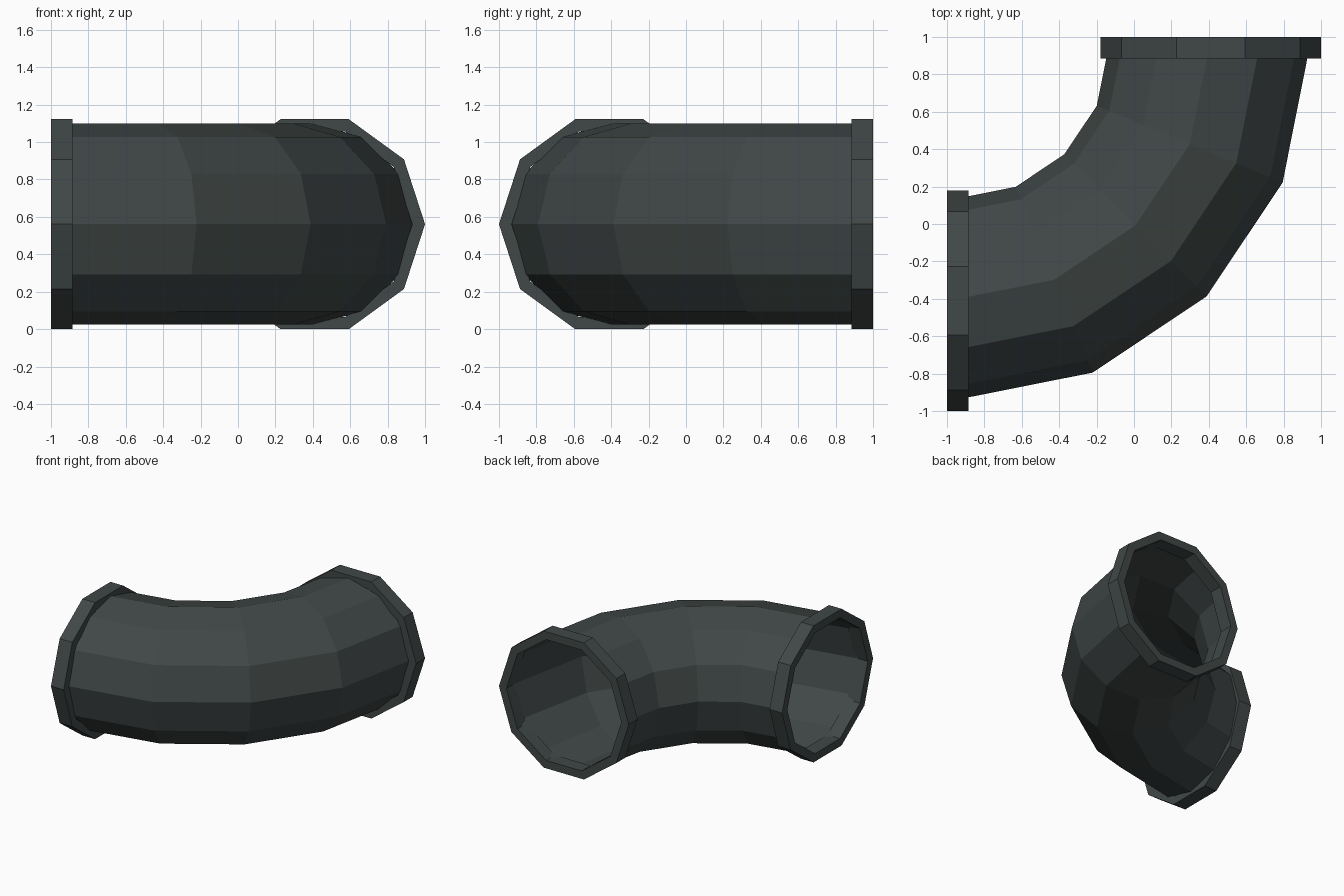
import bpy, bmesh, math
from mathutils import Vector

if "Cube" in bpy.data.objects:
    bpy.data.objects.remove(bpy.data.objects["Cube"])

CZ = 0.561           # height of the pipe axis
PIVOT = 0.94         # bend pivot sits at (-PIVOT, PIVOT)
BEND = 1.34          # bend radius of the pipe axis

mat = bpy.data.materials.new("dark slate grey")
mat.diffuse_color = (0.052, 0.064, 0.063, 1)
mat.use_nodes = True
mat.node_tree.nodes["Principled BSDF"].inputs["Base Color"].default_value = mat.diffuse_color


def ring(bm, centre, out, radius, sides):
    """Regular polygon spanned by the horizontal direction out and z."""
    up = Vector((0, 0, 1))
    return [bm.verts.new(centre + radius * (math.cos(a) * out + math.sin(a) * up))
            for a in (2 * math.pi * i / sides for i in range(sides))]


def bridge(bm, a, b):
    n = len(a)
    for i in range(n):
        bm.faces.new((a[i], a[(i + 1) % n], b[(i + 1) % n], b[i]))


def finish(bm, name):
    bmesh.ops.recalc_face_normals(bm, faces=bm.faces)
    me = bpy.data.meshes.new(name)
    bm.to_mesh(me)
    bm.free()
    me.materials.append(mat)
    bpy.context.collection.objects.link(bpy.data.objects.new(name, me))


# Bent twelve-sided pipe, four segments through 90 degrees
bm = bmesh.new()
rings = []
for k in range(5):
    a = math.radians(22.5 * k)
    out = Vector((math.sin(a), -math.cos(a), 0))
    rings.append(ring(bm, Vector((-PIVOT, PIVOT, CZ)) + BEND * out, out, 0.5375, 12))
for a, b in zip(rings, rings[1:]):
    bridge(bm, a, b)
finish(bm, "elbow_pipe")


# Ten-sided hollow collars at both mouths
def collar(name, mouth, inward, out):
    bm = bmesh.new()
    loops = [ring(bm, mouth + inward * d, out, r, 10)
             for d, r in ((0, 0.59), (0.115, 0.59), (0.115, 0.522), (0, 0.522))]
    for i in range(4):
        bridge(bm, loops[i], loops[(i + 1) % 4])
    finish(bm, name)


collar("left_collar", Vector((-1, -0.41, CZ)), Vector((1, 0, 0)), Vector((0, -1, 0)))
collar("back_collar", Vector((0.41, 1, CZ)), Vector((0, -1, 0)), Vector((1, 0, 0)))
